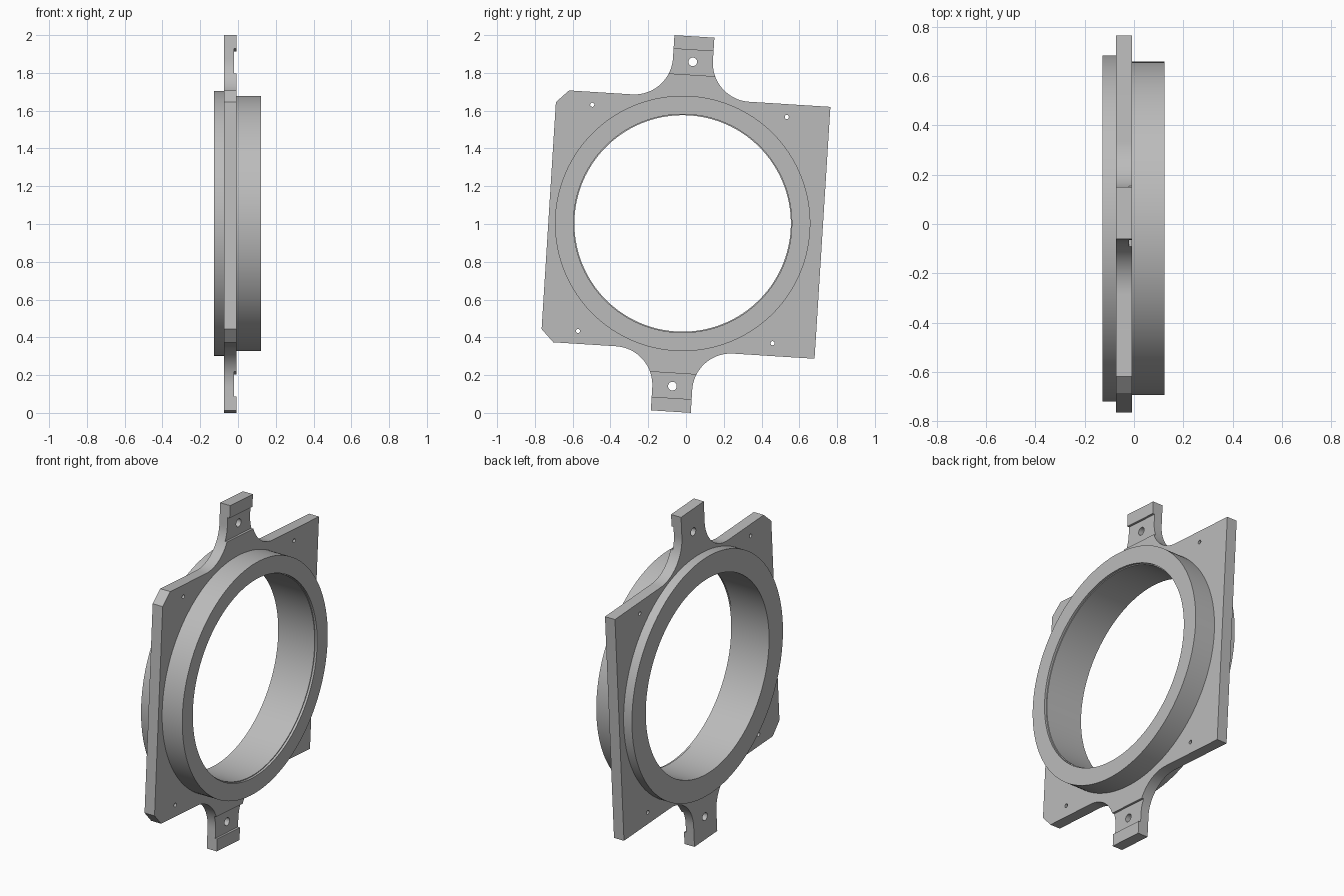
import bpy, bmesh
from math import sin, cos, pi, radians
from mathutils import Matrix, Vector

if "Cube" in bpy.data.objects:
    bpy.data.objects.remove(bpy.data.objects["Cube"], do_unlink=True)

grey = bpy.data.materials.new("Plain grey")
grey.use_nodes = True
colour = (0.5, 0.5, 0.5, 1)
grey.diffuse_color = colour
grey.node_tree.nodes["Principled BSDF"].inputs["Base Color"].default_value = colour

# The whole part is tilted slightly about its bore axis (x)
TILT = Matrix.Translation((0, -0.018, 1.0)) @ Matrix.Rotation(radians(-3.6), 4, "X")
BACK, FRONT = -0.073, -0.008      # plate faces along x
BORE = 0.573


def finish(name, bm):
    bmesh.ops.recalc_face_normals(bm, faces=bm.faces[:])
    bm.transform(TILT)
    mesh = bpy.data.meshes.new(name)
    bm.to_mesh(mesh)
    bm.free()
    mesh.materials.append(grey)
    obj = bpy.data.objects.new(name, mesh)
    bpy.context.collection.objects.link(obj)
    return obj


def activate(obj):
    bpy.ops.object.select_all(action="DESELECT")
    obj.select_set(True)
    bpy.context.view_layer.objects.active = obj


def prism(name, outline, x0, x1):
    bm = bmesh.new()
    face = bm.faces.new([bm.verts.new((x0, u, v)) for u, v in outline])
    moved = bmesh.ops.extrude_face_region(bm, geom=[face])["geom"]
    verts = [g for g in moved if isinstance(g, bmesh.types.BMVert)]
    bmesh.ops.translate(bm, verts=verts, vec=(x1 - x0, 0, 0))
    return finish(name, bm)


def circle(u, v, r, n):
    return [(u + r * cos(2 * pi * i / n), v + r * sin(2 * pi * i / n)) for i in range(n)]


def cut(target, cutter):
    cutter.hide_render = True
    mod = target.modifiers.new("cut", "BOOLEAN")
    mod.operation, mod.solver, mod.object = "DIFFERENCE", "EXACT", cutter
    activate(target)
    bpy.ops.object.modifier_apply(modifier=mod.name)
    bpy.data.objects.remove(cutter, do_unlink=True)


# Plate outline: top edge from left to right, then the mirrored bottom edge
LEFT, RIGHT, EDGE, CHAMFER = -0.71, 0.742, 0.668, 0.066
TAB, TIP, FILLET = 0.106, 0.995, 0.205
STEPS = 24
arc = [(TAB + FILLET - FILLET * sin(a), EDGE + FILLET - FILLET * cos(a))
       for a in (pi / 2 * i / STEPS for i in range(STEPS + 1))]
right_half = [(TAB, TIP)] + arc[::-1]
left_half = [(-u, v) for u, v in right_half[::-1]]
top = ([(LEFT, EDGE - CHAMFER), (LEFT + CHAMFER, EDGE)]
       + left_half + right_half + [(RIGHT, EDGE)])
bottom = [(u, -v) for u, v in top[::-1]]
plate = prism("mounting_plate", top + bottom, BACK, FRONT)

# Central opening, screw holes, tab holes and tab grooves
cut(plate, prism("opening_cutter", circle(0, 0, 0.62, 128), -0.3, 0.3))
for side in (1, -1):
    v0, v1 = side * 0.791, side * 0.923
    cut(plate, prism("groove_cutter",
                     [(-0.3, v0), (0.3, v0), (0.3, v1), (-0.3, v1)],
                     FRONT - 0.013, 0.1))
    cut(plate, prism("tab_hole_cutter", circle(0, side * 0.86, 0.023, 32), -0.3, 0.3))
    for u in (-0.517, 0.515):
        cut(plate, prism("screw_hole_cutter", circle(u, side * 0.6, 0.011, 20), -0.3, 0.3))

# Ring: wide back flange, front collar and a shallow step at the mouth of the bore
profile = [(-0.127, BORE), (-0.127, 0.702), (BACK, 0.702), (BACK, 0.676),
           (0.123, 0.676), (0.123, BORE + 0.005), (0.11, BORE + 0.005), (0.11, BORE)]
bm = bmesh.new()
verts = [bm.verts.new((x, 0, r)) for x, r in profile]
edges = [bm.edges.new((verts[i - 1], verts[i])) for i in range(len(verts))]
bmesh.ops.spin(bm, geom=verts + edges, cent=(0, 0, 0), axis=(1, 0, 0),
               angle=2 * pi, steps=144, use_duplicate=False)
bmesh.ops.remove_doubles(bm, verts=bm.verts[:], dist=0.0005)
bmesh.ops.translate(bm, verts=bm.verts[:], vec=Vector((0, 0, 0.003)))
ring = finish("bearing_ring", bm)

for obj in (plate, ring):
    activate(obj)
    bpy.ops.object.shade_smooth_by_angle(angle=radians(30))
